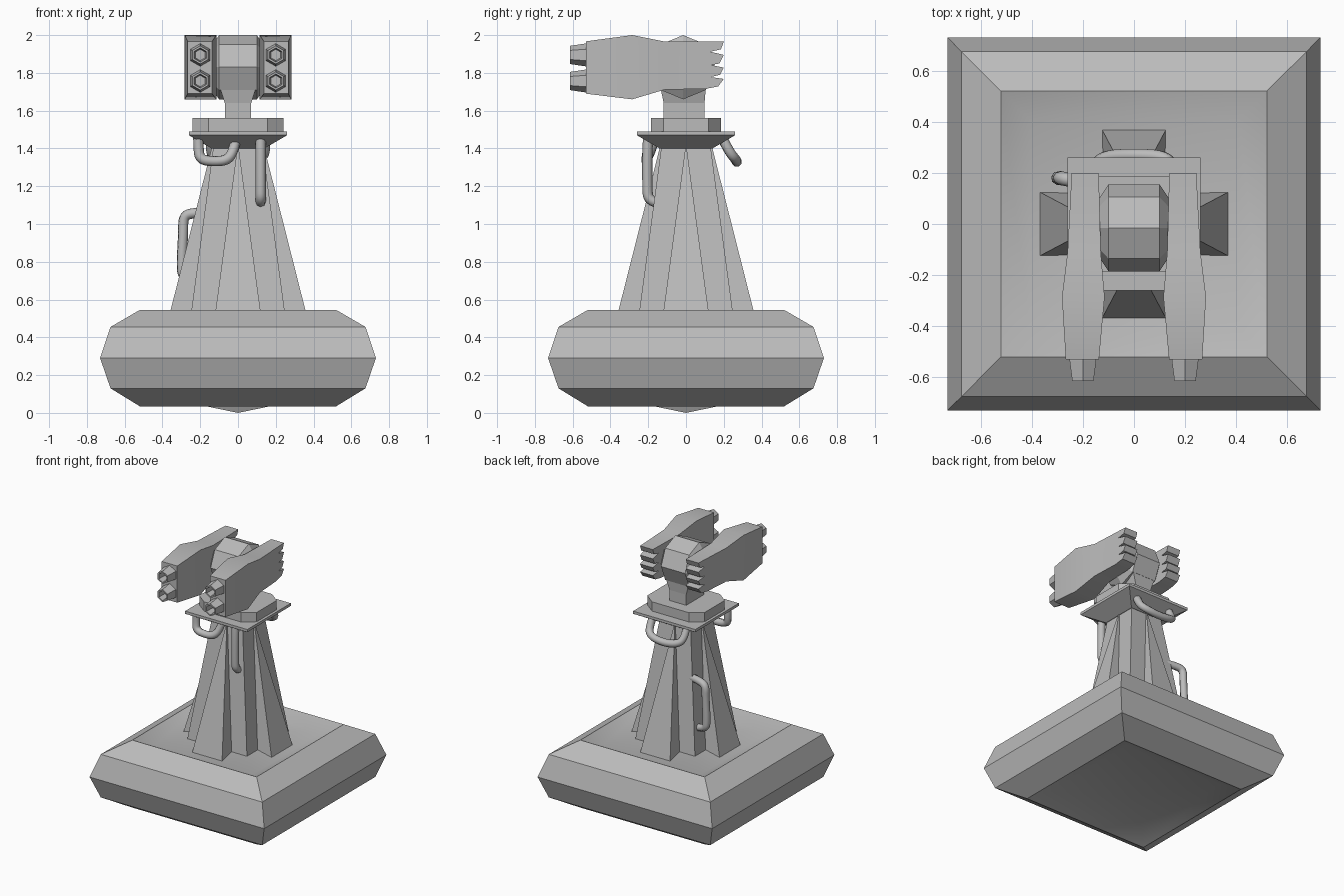
import bpy, bmesh
from math import cos, sin, pi
from mathutils import Matrix, Vector

if "Cube" in bpy.data.objects:
    bpy.data.objects.remove(bpy.data.objects["Cube"])

grey = bpy.data.materials.new("plain_grey")
grey.use_nodes = True
grey.diffuse_color = (0.5, 0.5, 0.5, 1)
grey.node_tree.nodes["Principled BSDF"].inputs["Base Color"].default_value = (0.5, 0.5, 0.5, 1)


def make(name, bm, smooth=()):
    bmesh.ops.recalc_face_normals(bm, faces=bm.faces)
    for f in smooth:
        f.smooth = True
    mesh = bpy.data.meshes.new(name)
    bm.to_mesh(mesh)
    bm.free()
    mesh.materials.append(grey)
    obj = bpy.data.objects.new(name, mesh)
    bpy.context.collection.objects.link(obj)
    return obj


def skin(bm, rings, caps=True):
    """Join closed rings of points with quads; returns the bands of faces."""
    loops = [[bm.verts.new(p) for p in ring] for ring in rings]
    bands = []
    for a, b in zip(loops, loops[1:]):
        n = len(a)
        bands.append([bm.faces.new((a[i], a[(i + 1) % n], b[(i + 1) % n], b[i])) for i in range(n)])
    if caps:
        bm.faces.new(loops[0])
        bm.faces.new(loops[-1])
    return loops, bands


def rect(hx, hy, z, y=0):
    return [(sx * hx, y + sy * hy, z) for sx, sy in ((-1, -1), (1, -1), (1, 1), (-1, 1))]


def loft(name, rings):
    bm = bmesh.new()
    skin(bm, rings)
    return make(name, bm)


# Base: faceted square cushion with a shallow smooth dish above and below
bm = bmesh.new()
profile = [(0.41, 0.085), (0.52, 0.035), (0.675, 0.13), (0.73, 0.29),
           (0.675, 0.455), (0.52, 0.545), (0.41, 0.492)]
loops, bands = skin(bm, [rect(h, h, z) for h, z in profile], caps=False)
dish = bands[0] + bands[-1]
for loop, z in ((loops[0], 0.0), (loops[-1], 0.575)):
    apex = bm.verts.new((0, 0, z))
    dish += [bm.faces.new((loop[i], loop[(i + 1) % 4], apex)) for i in range(4)]
make("base", bm, dish)

# Tapered column with four wedge buttresses
loft("column_core", [rect(0.255, 0.255, 0.48), rect(0.13, 0.13, 1.41)])
for i, side in enumerate(("front", "left", "back", "right")):
    turn = Matrix.Rotation(i * pi / 2, 4, 'Z')
    fin = loft(side + "_buttress", [rect(0.127, 0.16, 0.48, -0.213), rect(0.004, 0.05, 1.4, -0.09)])
    fin.data.transform(turn)

# Platform, chamfered turntable and neck
loft("platform", [rect(0.14, 0.14, 1.4), rect(0.26, 0.26, 1.47), rect(0.26, 0.26, 1.49)])
octagon = [(0.155, -0.185), (0.24, -0.12), (0.24, 0.12), (0.155, 0.185)]
octagon += [(-x, -y) for x, y in octagon]
loft("turntable", [[(x, y, z) for x, y in octagon] for z in (1.49, 1.56)])
loft("neck", [rect(0.07, 0.108, 1.56, -0.01), rect(0.07, 0.108, 1.64, -0.01),
              rect(0.095, 0.12, 1.72, -0.015)])

# Eight-sided head with tapered side hubs
HEAD_Y, HEAD_Z = -0.015, 1.83


def head_ring(x, r):
    return [(x, HEAD_Y + r * sin(k * pi / 4), HEAD_Z + r * cos(k * pi / 4)) for k in range(8)]


loft("head", [head_ring(-0.14, 0.11), head_ring(-0.1, 0.17),
              head_ring(0.1, 0.17), head_ring(0.14, 0.11)])

# Launcher pods: bulged body sections, then a toothed tail
sections = [(-0.53, 0.137, 0.267, 1.69, 1.967), (-0.285, 0.115, 0.282, 1.66, 2.0),
            (-0.11, 0.13, 0.26, 1.712, 1.965)]
tail = [(0.2, 1.965), (0.185, 1.925), (0.13, 1.912), (0.2, 1.895), (0.178, 1.85), (0.13, 1.842),
        (0.2, 1.828), (0.18, 1.79), (0.13, 1.778), (0.2, 1.768), (0.17, 1.728), (0.1, 1.715)]


def tail_x(y):
    t = (y + 0.11) / 0.31
    return 0.13 + 0.008 * t, 0.26 - 0.016 * t


def pod(name, sign):
    bm = bmesh.new()
    loops, _ = skin(bm, [[(sign * a, y, lo), (sign * b, y, lo), (sign * b, y, hi), (sign * a, y, hi)]
                         for y, a, b, lo, hi in sections], caps=False)
    bm.faces.new(loops[0])
    in_lo, out_lo, out_hi, in_hi = loops[-1]
    inner, outer = [in_hi], [out_hi]
    for y, z in tail:
        a, b = tail_x(y)
        inner.append(bm.verts.new((sign * a, y, z)))
        outer.append(bm.verts.new((sign * b, y, z)))
    inner.append(in_lo)
    outer.append(out_lo)
    bm.faces.new(inner)
    bm.faces.new(outer)
    for i in range(len(inner) - 1):
        bm.faces.new((inner[i], inner[i + 1], outer[i + 1], outer[i]))
    obj = make(name, bm)
    bpy.ops.object.select_all(action='DESELECT')
    obj.select_set(True)
    bpy.context.view_layer.objects.active = obj
    bpy.ops.object.shade_smooth_by_angle(angle=pi / 6)


# Hexagonal nozzles with recessed bores
def nozzle(name, x, z):
    def hexagon(r, y):
        return [(x + r * sin(k * pi / 3), y, z + r * cos(k * pi / 3)) for k in range(6)]
    loft(name, [hexagon(0.06, -0.52), hexagon(0.06, -0.535), hexagon(0.048, -0.615),
                hexagon(0.037, -0.615), hexagon(0.03, -0.55)])


for side, sign in (("left", 1), ("right", -1)):
    pod(side + "_pod", sign)
    for level, z in (("lower", 1.757), ("upper", 1.895)):
        nozzle(f"{side}_{level}_nozzle", sign * 0.2, z)


# Round pipes hanging from the platform and column
def pipe(name, points):
    curve = bpy.data.curves.new(name, 'CURVE')
    curve.dimensions = '3D'
    curve.bevel_depth = 0.027
    curve.bevel_resolution = 2
    curve.use_fill_caps = True
    spline = curve.splines.new('NURBS')
    spline.points.add(len(points) - 1)
    for p, co in zip(spline.points, points):
        p.co = (*co, 1)
    spline.order_u = 3
    spline.use_endpoint_u = True
    spline.resolution_u = 6
    curve.materials.append(grey)
    obj = bpy.data.objects.new(name, curve)
    bpy.context.collection.objects.link(obj)


pipe("front_loop_pipe", [(-0.21, -0.2, 1.46), (-0.21, -0.2, 1.4), (-0.2, -0.21, 1.34),
                         (-0.12, -0.21, 1.33), (-0.05, -0.21, 1.34), (-0.02, -0.18, 1.4), (-0.01, -0.17, 1.45)])
pipe("front_drop_pipe", [(0.12, -0.2, 1.46), (0.12, -0.205, 1.4), (0.12, -0.205, 1.2),
                         (0.12, -0.2, 1.12), (0.12, -0.14, 1.11)])
pipe("back_loop_pipe", [(-0.14, 0.19, 1.46), (-0.15, 0.23, 1.38), (-0.11, 0.265, 1.34), (0, 0.27, 1.325),
                        (0.11, 0.265, 1.34), (0.15, 0.23, 1.38), (0.14, 0.19, 1.46)])
pipe("right_side_pipe", [(-0.15, 0.15, 1.06), (-0.24, 0.17, 1.06), (-0.29, 0.18, 1.04), (-0.29, 0.18, 0.95),
                         (-0.3, 0.18, 0.78), (-0.29, 0.18, 0.71), (-0.18, 0.16, 0.7)])
